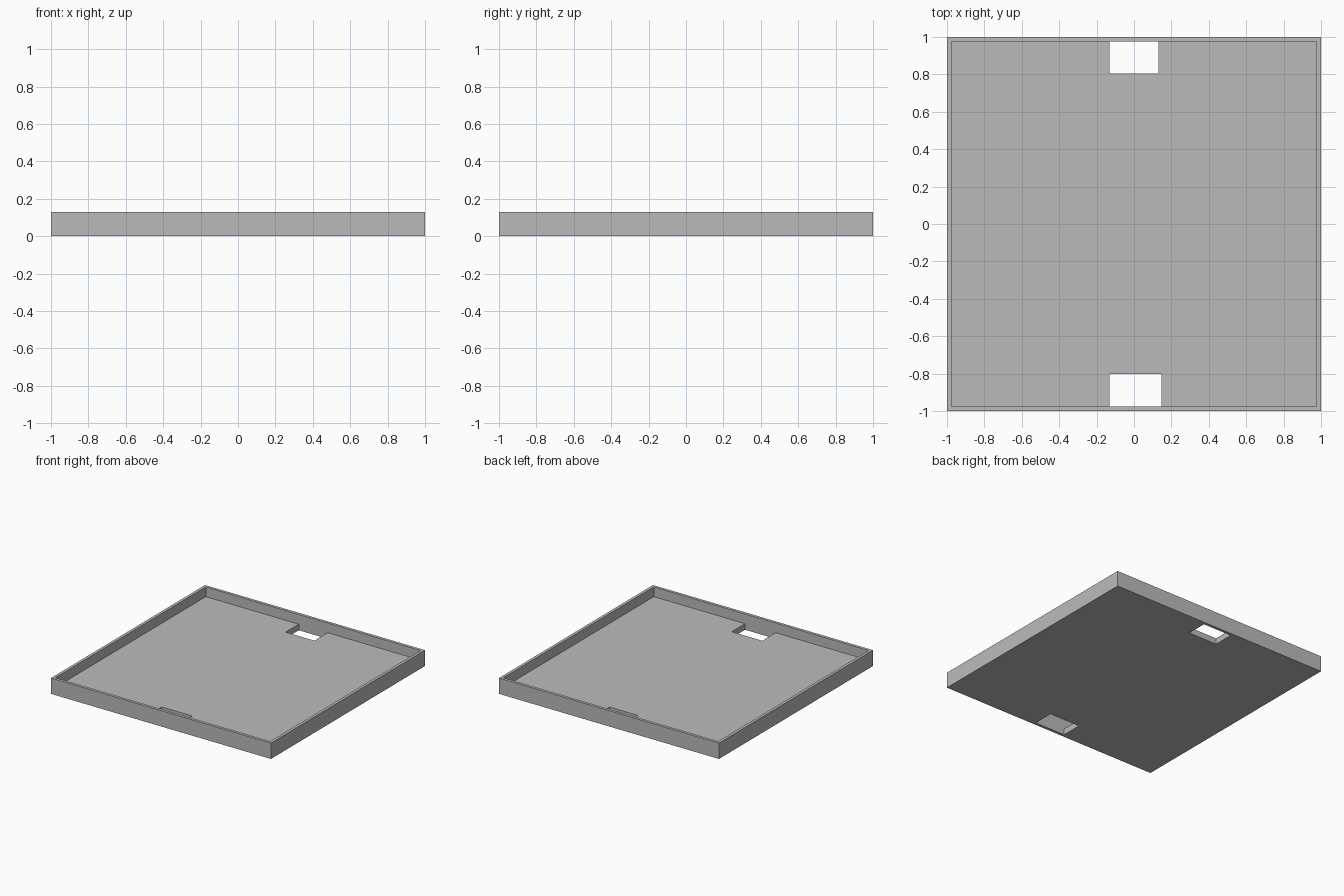
import bpy

if "Cube" in bpy.data.objects:
    bpy.data.objects.remove(bpy.data.objects["Cube"], do_unlink=True)

HEIGHT, FLOOR, INNER = 0.13, 0.05, 0.976

grey = bpy.data.materials.new("plain grey")
grey.use_nodes = True
grey.diffuse_color = (0.5, 0.5, 0.5, 1)
grey.node_tree.nodes["Principled BSDF"].inputs["Base Color"].default_value = (0.5, 0.5, 0.5, 1)


def box(name, low, high):
    """Axis-aligned box between two corners."""
    centre = [(a + b) / 2 for a, b in zip(low, high)]
    bpy.ops.mesh.primitive_cube_add(size=1, location=centre)
    obj = bpy.context.object
    obj.name = name
    obj.scale = [b - a for a, b in zip(low, high)]
    bpy.ops.object.transform_apply(location=True, rotation=False, scale=True)
    obj.data.materials.append(grey)
    return obj


# Solid block that becomes the shallow tray
tray = box("tray", (-1, -1, 0), (1, 1, HEIGHT))

# Open cavity, then the two slots through the floor beside the walls
cutters = [
    box("cavity_cutter", (-INNER, -INNER, FLOOR), (INNER, INNER, 1)),
    box("back_slot_cutter", (-0.131, 0.805, -1), (0.131, INNER, FLOOR + 0.02)),
    box("front_slot_cutter", (-0.131, -INNER, -1), (0.147, -0.803, FLOOR + 0.02)),
]

bpy.context.view_layer.objects.active = tray
for cutter in cutters:
    cutter.hide_render = True
    cut = tray.modifiers.new(cutter.name, "BOOLEAN")
    cut.operation = "DIFFERENCE"
    cut.solver = "EXACT"
    cut.object = cutter
    bpy.ops.object.modifier_apply(modifier=cut.name)
    bpy.data.objects.remove(cutter, do_unlink=True)
